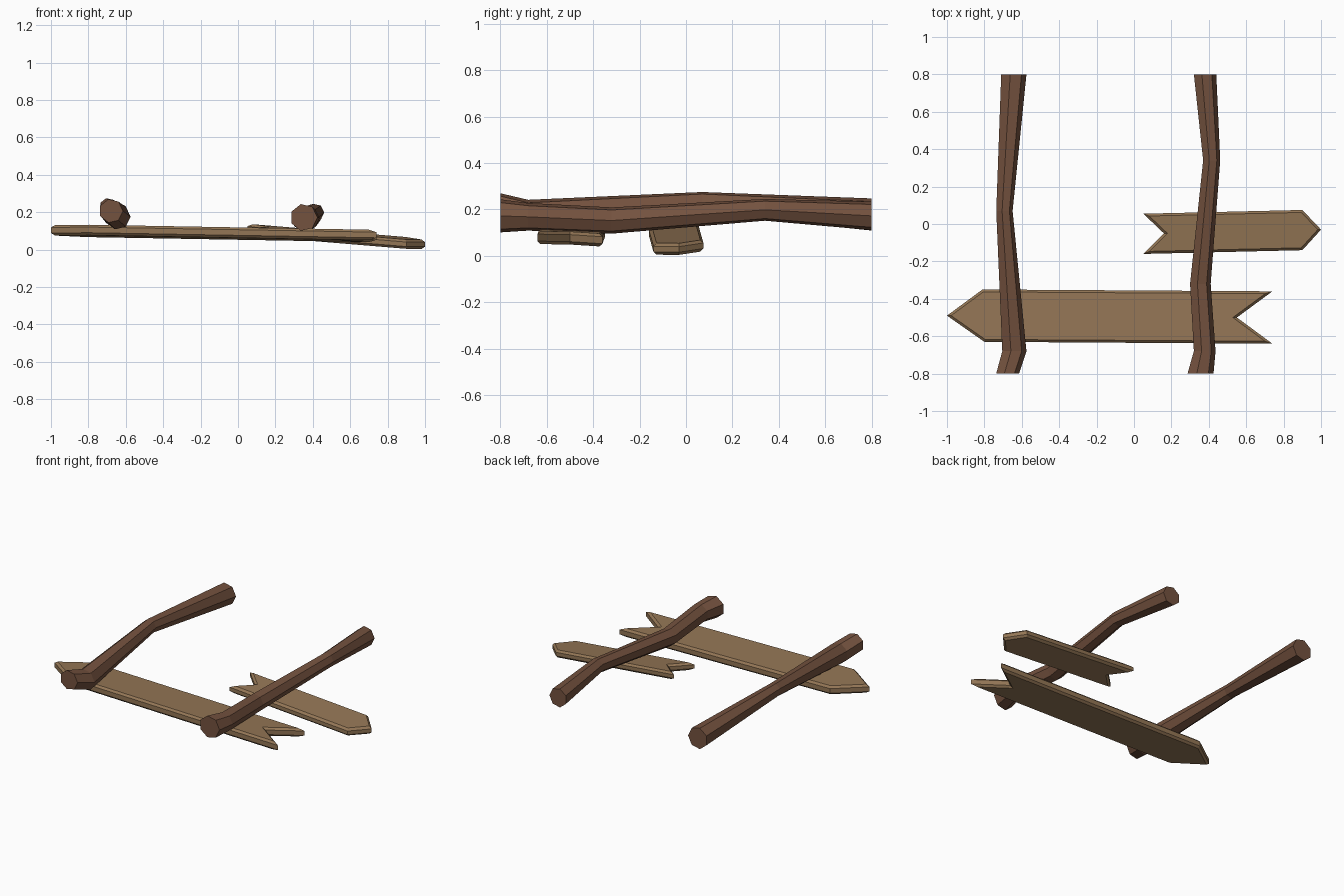
import bpy, bmesh, math

if "Cube" in bpy.data.objects:
    bpy.data.objects.remove(bpy.data.objects["Cube"])


def material(name, rgb):
    m = bpy.data.materials.new(name)
    m.diffuse_color = (*rgb, 1.0)
    m.use_nodes = True
    m.node_tree.nodes["Principled BSDF"].inputs["Base Color"].default_value = m.diffuse_color
    return m


DARK_WOOD = material("dark_wood", (0.175, 0.084, 0.049))
LIGHT_WOOD = material("light_wood", (0.295, 0.182, 0.092))


def finish(bm, name, mat):
    bmesh.ops.recalc_face_normals(bm, faces=bm.faces[:])
    mesh = bpy.data.meshes.new(name)
    bm.to_mesh(mesh)
    bm.free()
    mesh.materials.append(mat)
    obj = bpy.data.objects.new(name, mesh)
    bpy.context.collection.objects.link(obj)
    return obj


def crooked_post(name, stations, sides=7):
    """Loft of flat-shaded rings; each station is (x, y, z, radius)."""
    bm = bmesh.new()
    rings = []
    for x, y, z, r in stations:
        rings.append([bm.verts.new((x + r * math.cos(math.tau * i / sides), y,
                                    z + r * math.sin(math.tau * i / sides)))
                      for i in range(sides)])
    for a, b in zip(rings, rings[1:]):
        for i in range(sides):
            j = (i + 1) % sides
            bm.faces.new((a[i], a[j], b[j], b[i]))
    bm.faces.new(rings[0])
    bm.faces.new(rings[-1])
    return finish(bm, name, DARK_WOOD)


def arrow_board(name, outline, thickness, height, bevel=0.013):
    """Arrow outline extruded along z, bevelled, then tilted by height(x, y)."""
    bm = bmesh.new()
    h = thickness / 2
    face = bm.faces.new([bm.verts.new((x, y, -h)) for x, y in outline])
    ext = bmesh.ops.extrude_face_region(bm, geom=[face])
    for v in ext["geom"]:
        if isinstance(v, bmesh.types.BMVert):
            v.co.z = h
    bmesh.ops.recalc_face_normals(bm, faces=bm.faces[:])
    rim = [e for e in bm.edges if abs(e.verts[0].co.z - e.verts[1].co.z) < 1e-5]
    bmesh.ops.bevel(bm, geom=rim, offset=bevel, segments=1, affect='EDGES')
    for v in bm.verts:
        v.co.z += height(v.co.x, v.co.y)
    return finish(bm, name, LIGHT_WOOD)


# Two crooked posts lying along y
crooked_post("left_post", [
    (-0.679, -0.80, 0.207, 0.064), (-0.643, -0.68, 0.175, 0.068),
    (-0.695, 0.07, 0.230, 0.046), (-0.646, 0.80, 0.178, 0.071)])
crooked_post("right_post", [
    (0.352, -0.80, 0.172, 0.073), (0.375, -0.68, 0.168, 0.061),
    (0.352, -0.32, 0.152, 0.058), (0.413, 0.34, 0.198, 0.048),
    (0.377, 0.80, 0.172, 0.063)])

# Large board pointing left
arrow_board("large_arrow_board", [
    (-1.0, -0.49), (-0.80, -0.63), (0.74, -0.64),
    (0.55, -0.50), (0.74, -0.36), (-0.81, -0.35)],
    0.056, lambda x, y: 0.086 - 0.018 * x - 0.04 * (y + 0.5))

# Small board pointing right
arrow_board("small_arrow_board", [
    (1.0, -0.03), (0.90, 0.075), (0.05, 0.055),
    (0.16, -0.05), (0.05, -0.16), (0.90, -0.14)],
    0.05, lambda x, y: 0.036 - 0.085 * (x - 0.9) + 0.07 * (y + 0.03))
